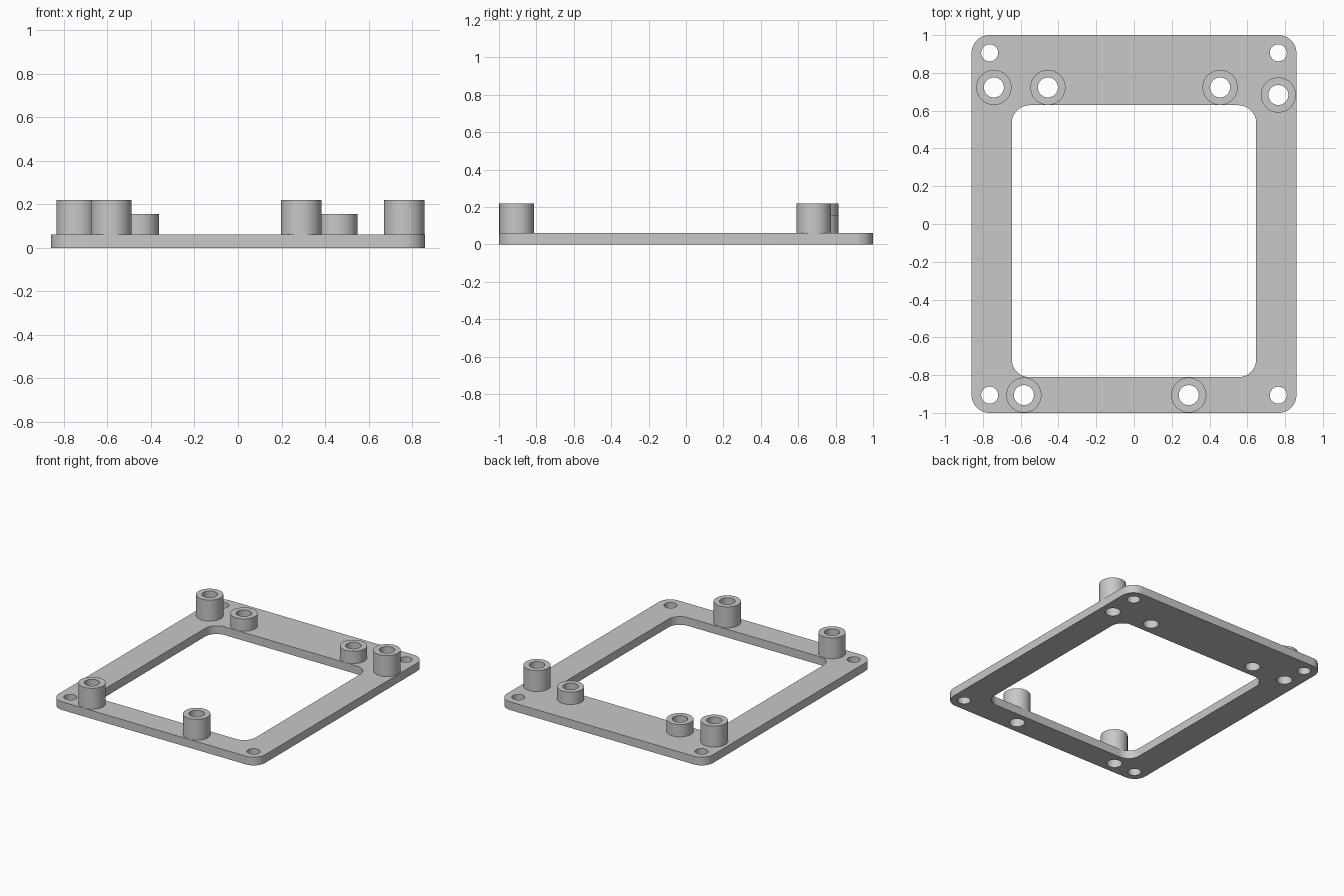
import bpy, bmesh, math

if "Cube" in bpy.data.objects:
    bpy.data.objects.remove(bpy.data.objects["Cube"])

PLATE_TOP = 0.062
TALL, SHORT = 0.22, 0.155
HOLE_R, BOSS_R, BORE_R = 0.045, 0.093, 0.053

grey = bpy.data.materials.new("plain grey")
grey.diffuse_color = (0.58, 0.58, 0.58, 1)
grey.use_nodes = True
grey.node_tree.nodes["Principled BSDF"].inputs["Base Color"].default_value = grey.diffuse_color


def circle(cx, cy, r, n=48):
    return [(cx + r * math.cos(2 * math.pi * i / n),
             cy + r * math.sin(2 * math.pi * i / n)) for i in range(n)]


def rounded_rect(x0, x1, y0, y1, r, n=12):
    pts = []
    corners = [(x1 - r, y1 - r), (x0 + r, y1 - r), (x0 + r, y0 + r), (x1 - r, y0 + r)]
    for k, (cx, cy) in enumerate(corners):
        for i in range(n + 1):
            a = math.pi / 2 * (k + i / n)
            pts.append((cx + r * math.cos(a), cy + r * math.sin(a)))
    return pts


def extrude_outline(name, loops, z0, z1, open_bottom=False):
    """Fill nested outlines (later ones are holes) and extrude from z0 to z1."""
    curve = bpy.data.curves.new(name, 'CURVE')
    curve.dimensions = '2D'
    curve.fill_mode = 'BOTH'
    curve.extrude = (z1 - z0) / 2
    for loop in loops:
        s = curve.splines.new('POLY')
        s.points.add(len(loop) - 1)
        for p, (x, y) in zip(s.points, loop):
            p.co = (x, y, 0, 1)
        s.use_cyclic_u = True
    ob = bpy.data.objects.new(name, curve)
    bpy.context.collection.objects.link(ob)
    ob.location.z = (z0 + z1) / 2
    bpy.ops.object.select_all(action='DESELECT')
    ob.select_set(True)
    bpy.context.view_layer.objects.active = ob
    bpy.ops.object.convert(target='MESH')
    ob = bpy.context.object

    # Weld caps to walls and drop the face that rests on the plate
    bm = bmesh.new()
    bm.from_mesh(ob.data)
    bmesh.ops.remove_doubles(bm, verts=bm.verts, dist=1e-5)
    bmesh.ops.recalc_face_normals(bm, faces=bm.faces)
    if open_bottom:
        low = [f for f in bm.faces if f.normal.z < -0.9]
        bmesh.ops.delete(bm, geom=low, context='FACES')
    bm.to_mesh(ob.data)
    bm.free()
    ob.data.materials.clear()
    ob.data.materials.append(grey)
    bpy.ops.object.shade_smooth_by_angle(angle=math.radians(30))
    return ob


# Standoffs: name, x, y, top height
standoffs = [
    ("back_left_standoff", -0.742, 0.723, TALL),
    ("back_left_short_standoff", -0.456, 0.723, SHORT),
    ("back_right_short_standoff", 0.456, 0.723, SHORT),
    ("back_right_standoff", 0.764, 0.683, TALL),
    ("front_left_standoff", -0.583, -0.906, TALL),
    ("front_right_standoff", 0.29, -0.906, TALL),
]

# Frame plate with window, corner screw holes and standoff bores
outlines = [rounded_rect(-0.86, 0.86, -1, 1, 0.095),
            rounded_rect(-0.647, 0.647, -0.811, 0.629, 0.095)]
outlines += [circle(x, y, HOLE_R) for x in (-0.764, 0.764) for y in (-0.906, 0.906)]
outlines += [circle(x, y, BORE_R) for _, x, y, _ in standoffs]
extrude_outline("frame_plate", outlines, 0, PLATE_TOP)

# Hollow standoffs on top of the plate
for name, x, y, top in standoffs:
    extrude_outline(name, [circle(x, y, BOSS_R), circle(x, y, BORE_R)],
                    PLATE_TOP, top, open_bottom=True)
